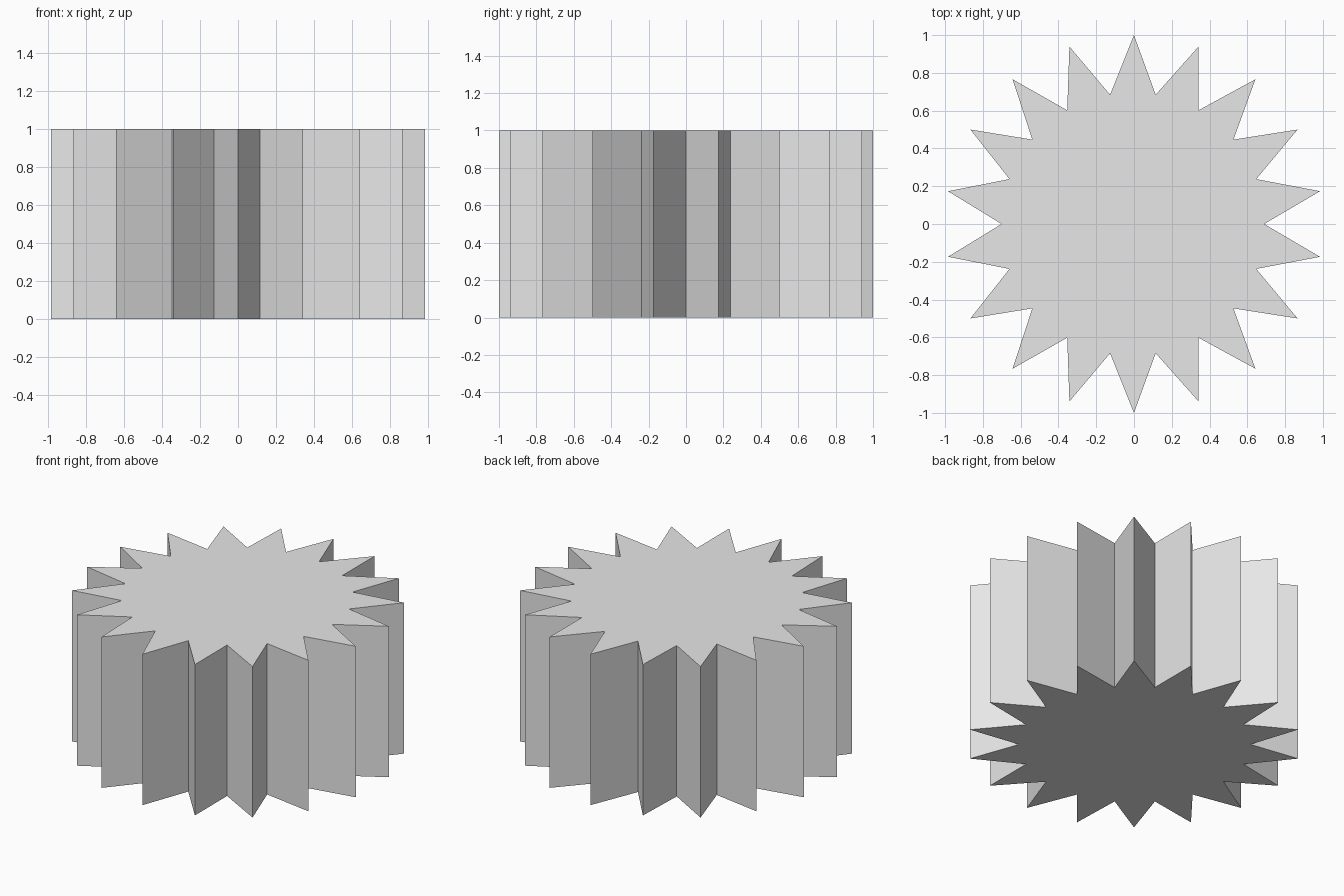
import bpy
import bmesh
from math import sin, cos, pi

cube = bpy.data.objects.get("Cube")
if cube:
    bpy.data.objects.remove(cube, do_unlink=True)

POINTS = 18
TIP_RADIUS, VALLEY_RADIUS, VALLEY_SHIFT = 1.0, 0.695, -0.006
HEIGHT = 1.0

# Plain light grey for the whole body
grey = bpy.data.materials.new("light_grey")
grey.use_nodes = True
colour = (0.8, 0.8, 0.8, 1)
grey.diffuse_color = colour
grey.node_tree.nodes["Principled BSDF"].inputs["Base Color"].default_value = colour

# Star outline: tips and valleys alternate, one tip pointing to the back
bm = bmesh.new()
outline = []
for i in range(POINTS * 2):
    angle = pi / 2 + i * pi / POINTS
    valley = i % 2
    radius = VALLEY_RADIUS if valley else TIP_RADIUS
    x = radius * cos(angle) + valley * VALLEY_SHIFT
    outline.append(bm.verts.new((x, radius * sin(angle), 0)))
base = bm.faces.new(outline)

# Raise the outline into a prism with flat sides
raised = bmesh.ops.extrude_face_region(bm, geom=[base], use_keep_orig=True)
top_verts = [v for v in raised["geom"] if isinstance(v, bmesh.types.BMVert)]
bmesh.ops.translate(bm, vec=(0, 0, HEIGHT), verts=top_verts)
bmesh.ops.recalc_face_normals(bm, faces=bm.faces)

mesh = bpy.data.meshes.new("star_prism")
bm.to_mesh(mesh)
bm.free()
mesh.materials.append(grey)
star = bpy.data.objects.new("star_prism", mesh)
bpy.context.collection.objects.link(star)
